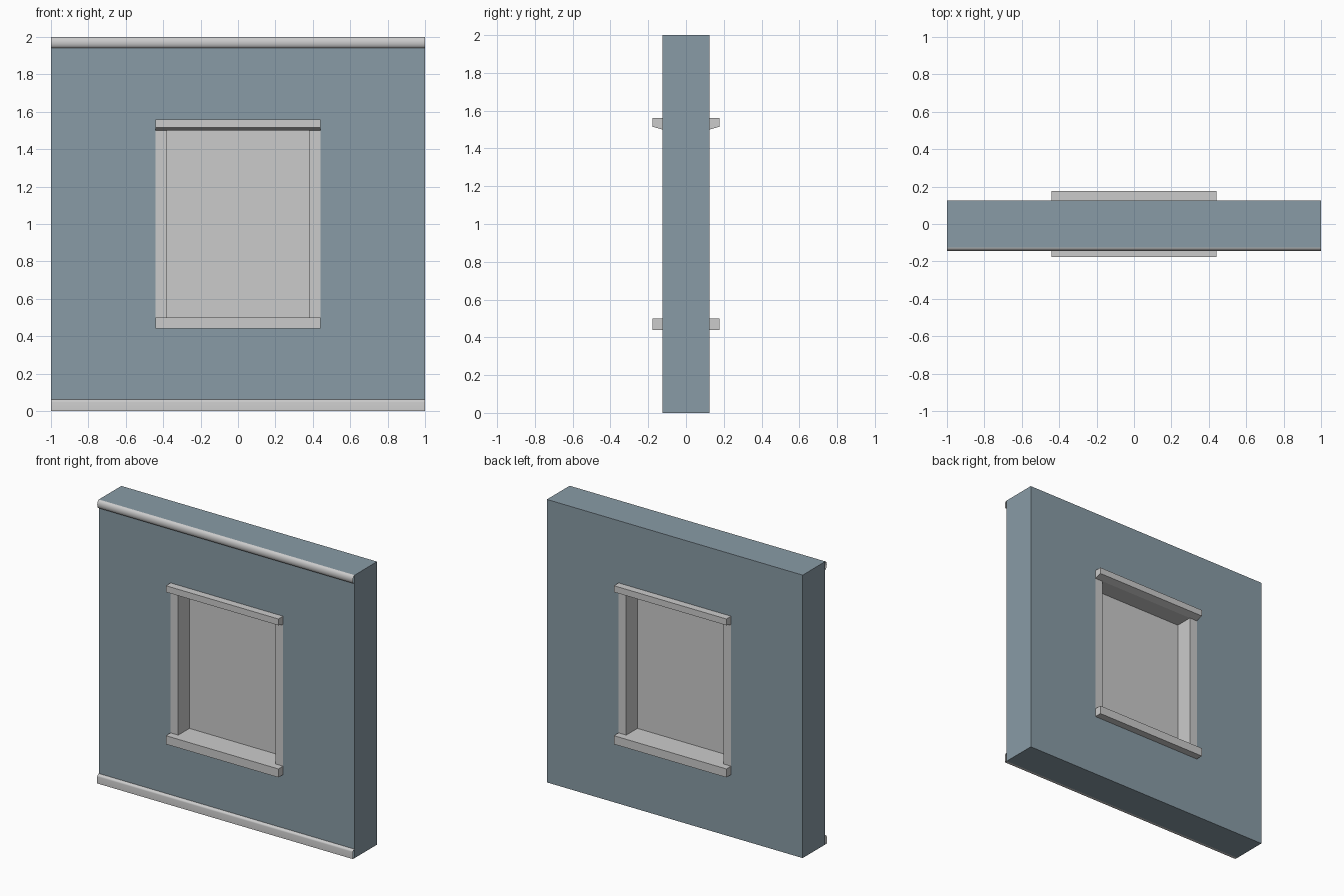
import bpy, bmesh, math

if "Cube" in bpy.data.objects:
    bpy.data.objects.remove(bpy.data.objects["Cube"])

HALF = 0.125            # half wall thickness
IN_X, OUT_X = 0.38, 0.44
PROUD = 0.177           # reach of sill and lintel


def make_object(name, bm, mat=None):
    bmesh.ops.recalc_face_normals(bm, faces=bm.faces)
    mesh = bpy.data.meshes.new(name)
    bm.to_mesh(mesh)
    bm.free()
    obj = bpy.data.objects.new(name, mesh)
    bpy.context.collection.objects.link(obj)
    if mat:
        mesh.materials.append(mat)
    return obj


def extrude_profile(name, profile, x0, x1, closed=True):
    """Sweep a (y, z) profile along x; open profiles stay uncapped."""
    bm = bmesh.new()
    a = [bm.verts.new((x0, y, z)) for y, z in profile]
    b = [bm.verts.new((x1, y, z)) for y, z in profile]
    n = len(profile)
    for i in range(n if closed else n - 1):
        j = (i + 1) % n
        bm.faces.new((a[i], a[j], b[j], b[i]))
    if closed:
        bm.faces.new(a)
        bm.faces.new(b)
    return make_object(name, bm)


# Wall: front and back faces ringed around the window, plus outer sides
blue = bpy.data.materials.new("wall_blue")
blue.diffuse_color = (0.25, 0.33, 0.38, 1)
blue.use_nodes = True
blue.node_tree.nodes["Principled BSDF"].inputs["Base Color"].default_value = blue.diffuse_color
bm = bmesh.new()


def ring(y, hx, z0, z1):
    return [bm.verts.new((x, y, z)) for x, z in
            ((-hx, z0), (hx, z0), (hx, z1), (-hx, z1))]


outer = [ring(y, 1, 0, 2) for y in (-HALF, HALF)]
inner = [ring(y, OUT_X, 0.44, 1.56) for y in (-HALF, HALF)]
for i in range(4):
    j = (i + 1) % 4
    for o, n in zip(outer, inner):
        bm.faces.new((o[i], o[j], n[j], n[i]))
    bm.faces.new((outer[0][i], outer[0][j], outer[1][j], outer[1][i]))
make_object("wall", bm, blue)

# Jambs, flush with the wall on both sides
jamb = [(-HALF, 0.5), (HALF, 0.5), (HALF, 1.5), (-HALF, 1.5)]
extrude_profile("left_jamb", jamb, -OUT_X, -IN_X)
extrude_profile("right_jamb", jamb, IN_X, OUT_X)

# Sill and lintel run through the wall
extrude_profile("window_sill", [(-PROUD, 0.44), (PROUD, 0.44), (PROUD, 0.5),
                                (-PROUD, 0.5)], -OUT_X, OUT_X)
extrude_profile("window_lintel", [(-PROUD, 1.56), (-PROUD, 1.515), (-HALF, 1.5),
                                  (HALF, 1.5), (PROUD, 1.515), (PROUD, 1.56)],
                -OUT_X, OUT_X)

# Recessed window panel
extrude_profile("window_panel", [(0, 0.5), (0, 1.5)], -IN_X, IN_X, closed=False)

# Rounded cornice along the top of the front
cornice = [(-HALF - 0.019 * math.sin(t), 1.97 + 0.03 * math.cos(t))
           for t in (math.pi * i / 10 for i in range(11))]
# Skirting along the bottom of the front, with a rounded upper edge
skirting = [(-HALF, 0), (-0.144, 0), (-0.144, 0.048)]
skirting += [(-HALF - 0.019 * math.cos(t), 0.048 + 0.015 * math.sin(t))
             for t in (math.pi / 2 * i / 5 for i in range(1, 6))]
for name, prof in (("cornice", cornice), ("skirting", skirting)):
    obj = extrude_profile(name, prof, -1, 1, closed=False)
    bpy.ops.object.select_all(action='DESELECT')
    obj.select_set(True)
    bpy.context.view_layer.objects.active = obj
    bpy.ops.object.shade_smooth_by_angle(angle=math.radians(40))
